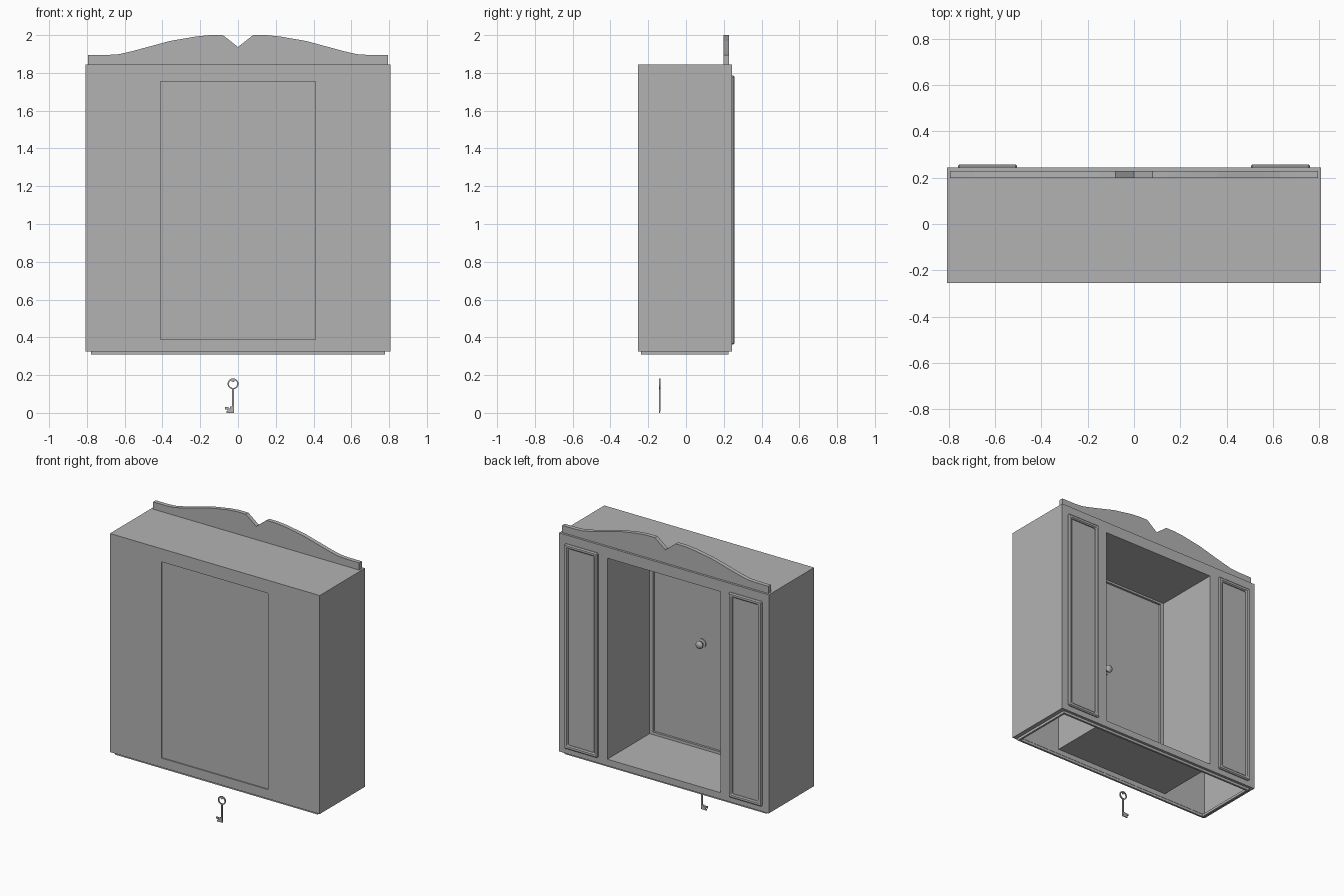
import bpy
import bmesh
import math

cube = bpy.data.objects.get("Cube")
if cube:
    bpy.data.objects.remove(cube, do_unlink=True)

GREY = bpy.data.materials.new("plain grey")
GREY.use_nodes = True
GREY.diffuse_color = (0.45, 0.45, 0.45, 1)
GREY.node_tree.nodes["Principled BSDF"].inputs["Base Color"].default_value = (0.45, 0.45, 0.45, 1)


def finish(name, bm):
    bmesh.ops.recalc_face_normals(bm, faces=bm.faces)
    mesh = bpy.data.meshes.new(name)
    bm.to_mesh(mesh)
    bm.free()
    mesh.materials.append(GREY)
    ob = bpy.data.objects.new(name, mesh)
    bpy.context.collection.objects.link(ob)
    return ob


def box(name, x, y, z):
    bm = bmesh.new()
    bmesh.ops.create_cube(bm, size=1)
    for v in bm.verts:
        v.co = [r[0] if c < 0 else r[1] for c, r in zip(v.co, (x, y, z))]
    return finish(name, bm)


def ring(name, outer, inner, depth, axis="y"):
    """Rectangular frame; rects are (u0, u1, v0, v1), extruded along axis."""
    bm = bmesh.new()
    loops = []
    for rect in (outer, inner):
        for d in depth:
            u0, u1, v0, v1 = rect
            pts = [(u0, v0), (u1, v0), (u1, v1), (u0, v1)]
            loops.append([bm.verts.new((u, d, v) if axis == "y" else (u, v, d)) for u, v in pts])
    of, ob, nf, nb = loops
    for a, b in ((of, ob), (ob, nb), (nb, nf), (nf, of)):
        for i in range(4):
            j = (i + 1) % 4
            bm.faces.new((a[i], a[j], b[j], b[i]))
    return finish(name, bm)


def prism(name, pts, y0, y1):
    """Extrude an x-z outline from y0 to y1."""
    bm = bmesh.new()
    face = bm.faces.new([bm.verts.new((x, y0, z)) for x, z in pts])
    moved = bmesh.ops.extrude_face_region(bm, geom=[face])["geom"]
    verts = [g for g in moved if isinstance(g, bmesh.types.BMVert)]
    bmesh.ops.translate(bm, verts=verts, vec=(0, y1 - y0, 0))
    return finish(name, bm)


def lathe(name, profile, center, steps=24):
    """Turn a (radius, depth) profile around the y axis."""
    bm = bmesh.new()
    verts = [bm.verts.new((r, d, 0)) for r, d in profile]
    edges = [bm.edges.new(p) for p in zip(verts, verts[1:])]
    bmesh.ops.spin(bm, geom=verts + edges, cent=(0, 0, 0), axis=(0, 1, 0),
                   angle=math.tau, steps=steps, use_duplicate=False)
    bmesh.ops.remove_doubles(bm, verts=bm.verts, dist=0.0001)
    bmesh.ops.translate(bm, verts=bm.verts, vec=center)
    ob = finish(name, bm)
    bpy.ops.object.select_all(action="DESELECT")
    ob.select_set(True)
    bpy.context.view_layer.objects.active = ob
    bpy.ops.object.shade_smooth_by_angle(angle=math.radians(40))
    return ob


# Main dimensions
W, FRONT, BACK, BOTTOM, TOP, T = 0.807, -0.255, 0.243, 0.325, 1.845, 0.03
DOOR = (-0.41, 0.41, 0.389, 1.754)
NICHE = (-0.435, 0.435, 0.37, 1.768)

# Hollow carcass, open underneath
ring("front_frame", (-W, W, BOTTOM, TOP), DOOR, (FRONT, -0.222))
ring("back_frame", (-W, W, BOTTOM, TOP), NICHE, (BACK - T, BACK))
box("top_board", (-W, W), (-0.222, BACK - T), (TOP - T, TOP))
for s, side in ((1, "left"), (-1, "right")):
    box(side + "_side", sorted((s * W, s * (W - T))), (-0.222, BACK - T), (BOTTOM, TOP - T))

# Thin plinth rim below the carcass
ring("bottom_rim", (-0.778, 0.778, -0.238, 0.225), (-0.764, 0.764, -0.224, 0.211),
     (0.308, BOTTOM), axis="z")

# Niche lining between door and rear opening
ring("niche_lining", (-0.447, 0.447, 0.358, 1.78), NICHE, (-0.222, BACK - T))

# Door, slightly sunk in the front frame
box("door", DOOR[:2], (-0.247, -0.237), DOOR[2:])

# Door knob inside the niche
lathe("door_knob", [(0, 0), (0.03, 0), (0.03, 0.006), (0.014, 0.009), (0.012, 0.02),
                    (0.022, 0.025), (0.027, 0.034), (0.022, 0.043), (0.01, 0.048), (0, 0.049)],
      (0.04, -0.237, 1.10))

# Raised mouldings beside the rear opening
for s, side in ((1, "left"), (-1, "right")):
    a, b = sorted((s * 0.504, s * 0.76))
    frame = ring(side + "_panel_moulding", (a, b, 0.362, 1.786),
                 (a + 0.028, b - 0.028, 0.39, 1.758), (BACK - 0.006, 0.257))
    bevel = frame.modifiers.new("chamfer", "BEVEL")
    bevel.width = 0.007
    bevel.segments = 1

# Scrolled crest with a notch in the middle
half = [(0.793, 1.845), (0.793, 1.895), (0.69, 1.895), (0.63, 1.899), (0.56, 1.915),
        (0.46, 1.942), (0.36, 1.969), (0.22, 1.993), (0.15, 2.0), (0.08, 2.0)]
prism("crest", half + [(0, 1.937)] + [(-x, z) for x, z in reversed(half)], 0.199, 0.228)

# Key hanging below: bow, notch ornament, shaft and bit
KX, KY = -0.026, -0.14
lathe("key_bow", [(0.022, -0.004), (0.029, -0.004), (0.029, 0.004), (0.022, 0.004),
                  (0.022, -0.004)], (KX, KY, 0.154))
prism("key_bow_notch", [(KX - 0.015, 0.173), (KX, 0.162), (KX + 0.015, 0.173), (KX, 0.18)],
      KY - 0.003, KY + 0.003)
prism("key_shaft", [(KX - 0.005, 0.008), (KX + 0.005, 0.008), (KX + 0.005, 0.127),
                    (KX - 0.005, 0.127)], KY - 0.004, KY + 0.004)
prism("key_bit", [(-0.06, 0), (-0.021, 0), (-0.021, 0.012), (-0.031, 0.012), (-0.031, 0.033),
                  (-0.043, 0.033), (-0.043, 0.022), (-0.05, 0.022), (-0.05, 0.03), (-0.07, 0.03),
                  (-0.07, 0.018), (-0.055, 0.018), (-0.055, 0.01), (-0.06, 0.01)],
      KY - 0.003, KY + 0.003)
